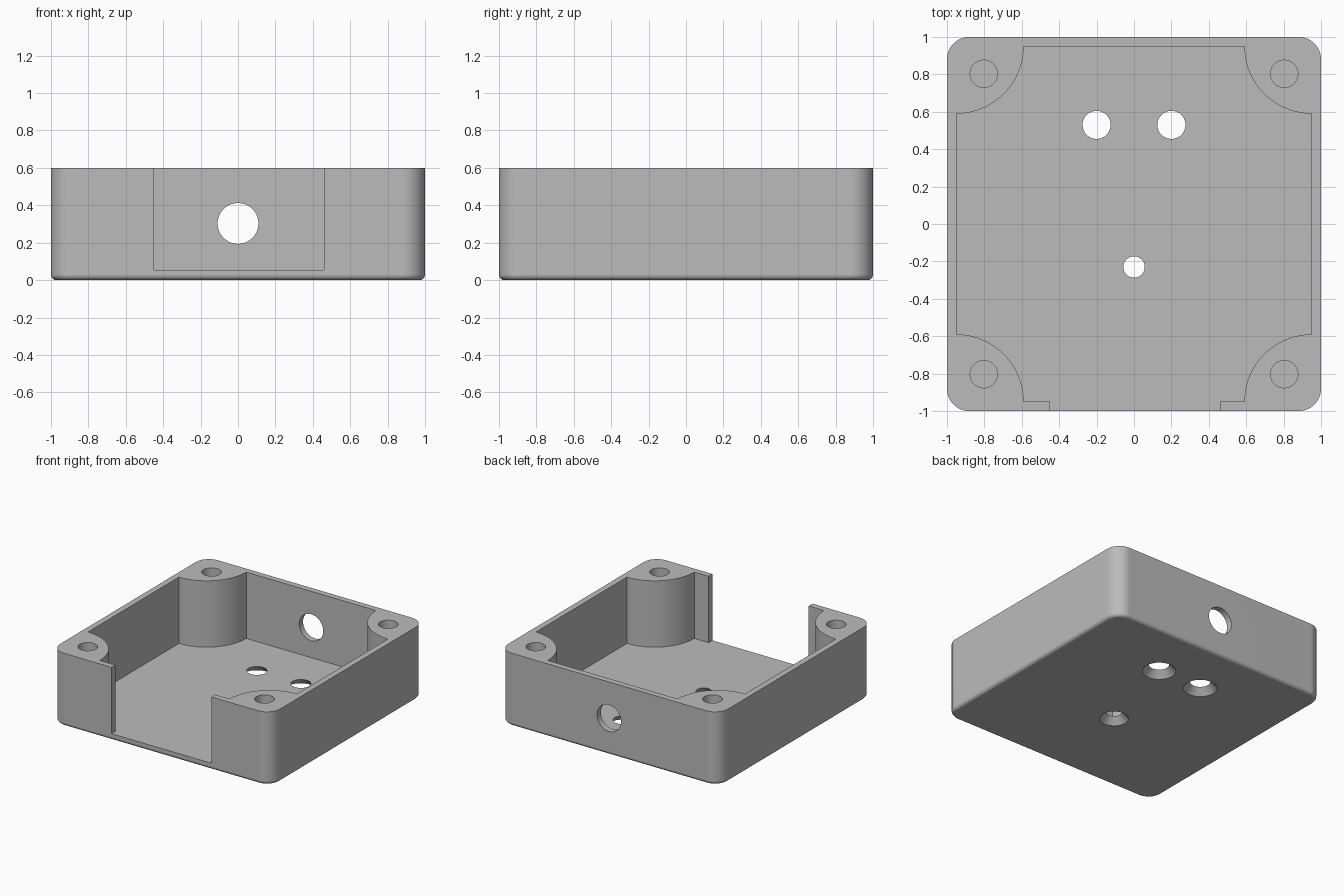
import bpy, bmesh
from math import cos, sin, pi, radians

default = bpy.data.objects.get("Cube")
if default:
    bpy.data.objects.remove(default, do_unlink=True)

HEIGHT, FLOOR, INNER, POST = 0.6, 0.055, 0.95, 0.36

grey = bpy.data.materials.new("grey_plastic")
grey.use_nodes = True
colour = (0.5, 0.5, 0.5, 1)
grey.diffuse_color = colour
grey.node_tree.nodes["Principled BSDF"].inputs["Base Color"].default_value = colour


def arc(cx, cy, r, start, end, steps):
    """Points on an arc, angles in degrees."""
    angles = [radians(start + (end - start) * i / steps) for i in range(steps + 1)]
    return [(cx + r * cos(a), cy + r * sin(a)) for a in angles]


def prism(name, outline, z0, z1, bevel=0):
    """Extrude an outline upward, optionally rounding its bottom rim."""
    bm = bmesh.new()
    base = bm.faces.new([bm.verts.new((x, y, z0)) for x, y in outline])
    extruded = bmesh.ops.extrude_face_region(bm, geom=[base], use_keep_orig=True)
    top = [v for v in extruded["geom"] if isinstance(v, bmesh.types.BMVert)]
    bmesh.ops.translate(bm, verts=top, vec=(0, 0, z1 - z0))
    bmesh.ops.recalc_face_normals(bm, faces=bm.faces)
    if bevel:
        rim = [e for e in bm.edges if all(abs(v.co.z - z0) < 1e-5 for v in e.verts)]
        bmesh.ops.bevel(bm, geom=rim, offset=bevel, segments=6, profile=0.5,
                        affect='EDGES', clamp_overlap=True)
    mesh = bpy.data.meshes.new(name)
    bm.to_mesh(mesh)
    bm.free()
    obj = bpy.data.objects.new(name, mesh)
    bpy.context.collection.objects.link(obj)
    return obj


def cone(name, location, r_low, r_high, depth, rotation=(0, 0, 0)):
    bpy.ops.mesh.primitive_cone_add(vertices=64, radius1=r_low, radius2=r_high,
                                    depth=depth, location=location, rotation=rotation)
    obj = bpy.context.object
    obj.name = name
    return obj


def cut(target, cutter):
    """Subtract the cutter from the target, then discard the cutter."""
    cutter.hide_render = True
    bpy.context.view_layer.objects.active = target
    mod = target.modifiers.new("cut", 'BOOLEAN')
    mod.operation = 'DIFFERENCE'
    mod.solver = 'EXACT'
    mod.object = cutter
    bpy.ops.object.modifier_apply(modifier=mod.name)
    bpy.data.objects.remove(cutter, do_unlink=True)


# Outer shell with rounded corners and a softened bottom rim
R = 0.12
outline = []
for k, (sx, sy) in enumerate([(1, 1), (-1, 1), (-1, -1), (1, -1)]):
    outline += arc(sx * (1 - R), sy * (1 - R), R, 90 * k, 90 * k + 90, 14)
box = prism("open_box", outline, 0, HEIGHT, bevel=0.03)

# Cavity: the corner posts bulge inward, and the front opening joins it
cavity = []
for k, (sx, sy) in enumerate([(1, 1), (-1, 1), (-1, -1), (1, -1)]):
    if k == 3:
        cavity += [(-0.45, -INNER), (-0.45, -1.2), (0.46, -1.2), (0.46, -INNER)]
    cavity += arc(sx * INNER, sy * INNER, POST, 270 + 90 * k, 180 + 90 * k, 24)
cut(box, prism("cavity_cutter", cavity, FLOOR, HEIGHT + 0.2))

# Blind screw holes in the corner posts
for sx in (-1, 1):
    for sy in (-1, 1):
        bottom, top = 0.1, HEIGHT + 0.1
        cut(box, cone("screw_cutter", (sx * 0.803, sy * 0.803, (bottom + top) / 2),
                      0.073, 0.073, top - bottom))

# Countersunk holes through the floor
for x, y, r in [(-0.2, 0.53, 0.075), (0.2, 0.53, 0.075), (0, -0.23, 0.057)]:
    slope = 0.05 / FLOOR
    extra = 0.02
    cut(box, cone("countersink_cutter", (x, y, FLOOR / 2),
                  r + 0.05 + slope * extra, r - slope * extra, FLOOR + 2 * extra))

# Cable hole through the back wall
cut(box, cone("cable_cutter", (0, 1, 0.303), 0.109, 0.109, 0.4, (pi / 2, 0, 0)))

# Material and shading
box.data.materials.clear()
box.data.materials.append(grey)
for poly in box.data.polygons:
    poly.material_index = 0
bpy.ops.object.select_all(action='DESELECT')
box.select_set(True)
bpy.context.view_layer.objects.active = box
bpy.ops.object.shade_smooth_by_angle(angle=radians(30))
weighted = box.modifiers.new("weighted_normals", 'WEIGHTED_NORMAL')
weighted.keep_sharp = True
